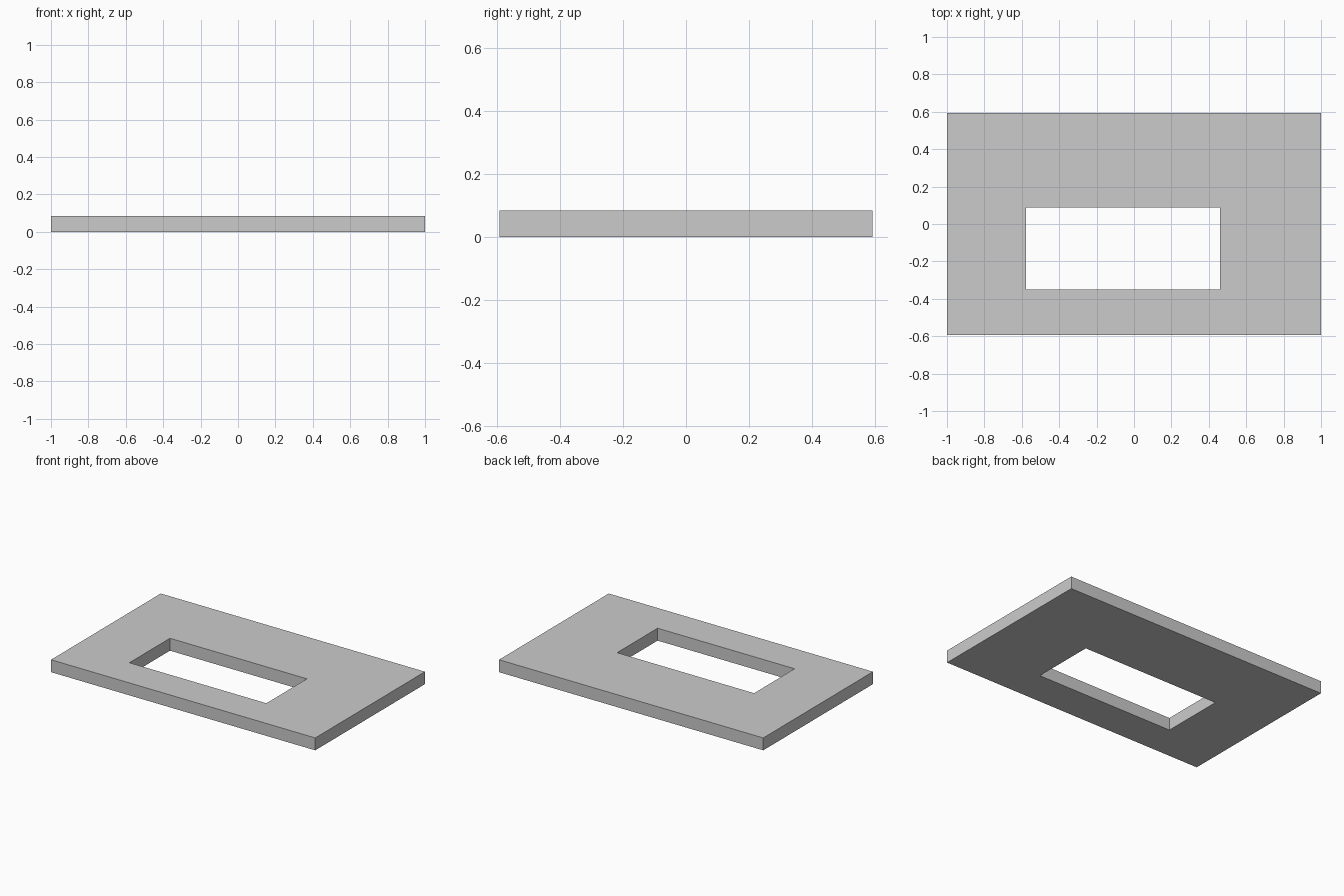
import bpy, bmesh

if "Cube" in bpy.data.objects:
    bpy.data.objects.remove(bpy.data.objects["Cube"])

HEIGHT = 0.085
OUTER = (-1.0, 1.0, -0.593, 0.593)      # x min, x max, y min, y max
OPENING = (-0.577, 0.46, -0.35, 0.088)


def ring(bm, rect, z):
    x0, x1, y0, y1 = rect
    return [bm.verts.new((x, y, z)) for x, y in ((x0, y0), (x1, y0), (x1, y1), (x0, y1))]


# Flat slab with an off-centre rectangular opening
bm = bmesh.new()
loops = [ring(bm, OUTER, 0), ring(bm, OUTER, HEIGHT),
         ring(bm, OPENING, HEIGHT), ring(bm, OPENING, 0)]

# Bridge outer wall, top, opening wall and underside in turn
for k in range(4):
    a, b = loops[k], loops[(k + 1) % 4]
    for i in range(4):
        j = (i + 1) % 4
        bm.faces.new((a[i], a[j], b[j], b[i]))
bmesh.ops.recalc_face_normals(bm, faces=bm.faces)

mesh = bpy.data.meshes.new("slab_with_opening")
bm.to_mesh(mesh)
bm.free()
bpy.context.collection.objects.link(bpy.data.objects.new("slab_with_opening", mesh))
